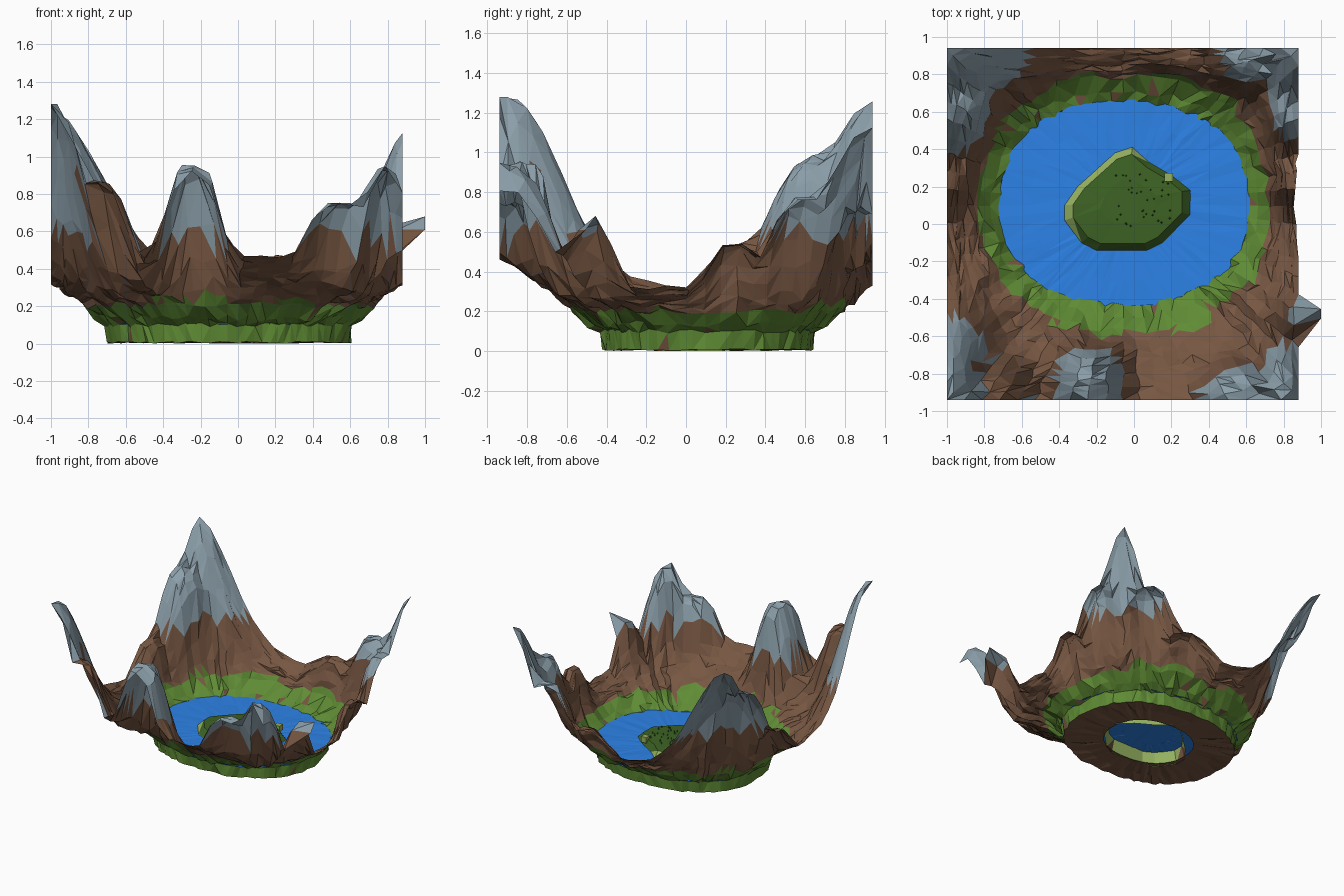
import bpy, bmesh, math, random
from mathutils import noise, Vector

if "Cube" in bpy.data.objects:
    bpy.data.objects.remove(bpy.data.objects["Cube"])

random.seed(4)


def material(name, rgb):
    m = bpy.data.materials.new(name)
    m.diffuse_color = (*rgb, 1)
    m.use_nodes = True
    m.node_tree.nodes["Principled BSDF"].inputs["Base Color"].default_value = m.diffuse_color
    return m


rock = material("grey rock", (0.26, 0.345, 0.40))
earth = material("brown earth", (0.185, 0.095, 0.055))
grass = material("grass green", (0.115, 0.26, 0.035))
blue = material("water blue", (0.026, 0.225, 0.80))
dark = material("dark green", (0.047, 0.125, 0.018))
pale = material("pale green", (0.31, 0.45, 0.12))

X0, X1, Y0, Y1 = -1.0, 0.88, -0.94, 0.94
CX, CY = -0.05, 0.11          # lake centre
SIDE = 20                     # segments per side of the square


def finish(name, bm, mats):
    bmesh.ops.triangulate(bm, faces=bm.faces[:])
    mesh = bpy.data.meshes.new(name)
    bm.to_mesh(mesh)
    bm.free()
    for m in mats:
        mesh.materials.append(m)
    ob = bpy.data.objects.new(name, mesh)
    bpy.context.collection.objects.link(ob)
    return ob


def loft(bm, rings, mat_of):
    """Skin closed rings of points; mat_of(ring index, face centre) picks the colour."""
    rows = [[bm.verts.new(p) for p in r] for r in rings]
    n = len(rows[0])
    for i in range(len(rows) - 1):
        for k in range(n):
            a, b, c, d = rows[i][k], rows[i][(k + 1) % n], rows[i + 1][(k + 1) % n], rows[i + 1][k]
            tris = ((a, b, c), (a, c, d)) if random.random() < 0.5 else ((a, b, d), (b, c, d))
            for t in tris:
                f = bm.faces.new(t[::-1])
                f.material_index = mat_of(i, f.calc_center_median())
    return rows


# Square outer border, walked anticlockwise so that the corners stay exact
corners = [(X0, Y0), (X1, Y0), (X1, Y1), (X0, Y1)]
border = []
for s in range(4):
    a, b = corners[s], corners[(s + 1) % 4]
    for k in range(SIDE):
        u = k / SIDE
        border.append((a[0] + (b[0] - a[0]) * u, a[1] + (b[1] - a[1]) * u))
angles = [math.atan2(y - CY, x - CX) for x, y in border]


def oval(rx, ry, z, wobble=0.0, zw=0.0, cx=CX, cy=CY, p=2.25):
    pts = []
    for a in angles:
        c, s = math.cos(a), math.sin(a)
        r = (abs(c / rx) ** p + abs(s / ry) ** p) ** (-1 / p) + random.uniform(-wobble, wobble)
        pts.append((cx + r * c, cy + r * s, z + random.uniform(-zw, zw)))
    return pts


# Peaks: x, y, height, spread in x, spread in y, exponent
PEAKS = [
    (-1.0, 0.95, 1.25, 0.40, 0.40, 2), (-1.0, 0.66, 0.97, 0.34, 0.30, 3),
    (-0.98, -0.9, 1.30, 0.20, 0.37, 2),
    (-0.73, -0.93, 0.86, 0.16, 0.20, 4), (-0.24, -0.84, 0.96, 0.17, 0.22, 3.5),
    (0.55, -0.9, 0.76, 0.19, 0.16, 4), (0.79, -0.9, 0.95, 0.14, 0.26, 3),
    (0.93, -0.48, 0.71, 0.16, 0.13, 3), (0.88, 0.94, 1.13, 0.20, 0.34, 2),
    (0.86, 0.62, 0.78, 0.17, 0.24, 3), (0.6, 0.94, 0.74, 0.22, 0.26, 3),
    (0.87, 0.25, 0.54, 0.16, 0.16, 4), (-1.0, 0.25, 0.54, 0.16, 0.16, 4),
    (0.26, 0.94, 0.46, 0.22, 0.2, 3),
]


def height(x, y, t):
    wx = max(abs(x) / 0.94, 0.01) ** 6
    wy = max(abs(y) / 0.94, 0.01) ** 6
    edge = (wx * 0.32 + wy * (0.47 if y < 0 else 0.33)) / (wx + wy)
    base = 0.2 + (edge - 0.2) * t ** 0.9
    z = base
    for px, py, h, sx, sy, p in PEAKS:
        d = math.hypot((x - px) / sx, (y - py) / sy)
        z = max(z, base + (h - base) * math.exp(-d ** p) * min(1, t * 2.5))
    return z


# Terrain: lake bed, grassy bank, then slopes out to the square border
rings = [oval(0.34, 0.28, 0.004, cx=-0.03, cy=0.13), oval(0.52, 0.42, 0.012, 0.01, 0.008),
         oval(0.65, 0.525, 0.006, 0.010, 0.005), oval(0.660, 0.54, 0.10, 0.012, 0.012),
         oval(0.71, 0.60, 0.135, 0.015, 0.02), oval(0.77, 0.68, 0.205, 0.02, 0.02)]
inner = rings[-1]
STEPS = 10
for j in range(1, STEPS + 1):
    t = j / STEPS
    ring = []
    for k, (bx, by) in enumerate(border):
        ix, iy, iz = inner[k]
        jit = 0.012 if j < STEPS else 0
        x = ix + (bx - ix) * t + random.uniform(-jit, jit)
        y = iy + (by - iy) * t + random.uniform(-jit, jit)
        rough = 0.03 * noise.noise(Vector((x * 7, y * 7, 3)))
        z = height(x, y, t) + (iz - 0.2) * (1 - t) + rough + random.uniform(-0.008, 0.008)
        if j == STEPS and bx == X1:
            if -0.6 < by < -0.41:           # overhanging spur on the right edge
                x, y, z = 1.0, (-0.505 if by < -0.5 else -0.455), (0.61 if by < -0.5 else 0.68)
            elif -0.1 < by < 0.3:           # the edge draws in a little here
                x -= random.uniform(0, 0.04)
        ring.append((x, y, min(z, 1.28)))
    rings.append(ring)


def terrain_colour(i, c):
    if i < 2:
        return 1
    if i < 5:
        return 1 if random.random() < 0.03 else 2
    n = noise.noise(Vector((c.x * 4, c.y * 4, c.z * 2)))
    if i == 5 and c.z < 0.245 + 0.02 * n:
        return 2 if n > 0.1 else 1
    limit = (0.57 if c.y < -0.6 else 0.6) + 0.04 * n
    if -0.88 < c.x < -0.56 and c.y < -0.74:  # bare brown shoulder at the front left
        limit = 0.88
    return 0 if c.z > limit else 1


bm = bmesh.new()
loft(bm, rings, terrain_colour)
finish("mountain_terrain", bm, [rock, earth, grass])

# Water: gently rippled sheet
bm = bmesh.new()
sheet = [oval(0.672 * s, 0.552 * s, 0.105, 0.006, 0.002) for s in (0.3, 0.5, 0.75, 1.0)]
rows = loft(bm, sheet, lambda i, c: 0)
bm.faces.new(rows[0])
finish("lake_water", bm, [blue])

# Island: sloping shore below a flat grassy top
OUT = [(-.37, .02), (-.28, -.1), (-.2, -.14), (.07, -.14), (.15, -.1), (.3, .05),
       (.3, .18), (.2, .26), (.08, .33), (-.01, .41), (-.1, .38), (-.3, .2), (-.37, .1)]
IX, IY = -0.03, 0.13


def island_ring(s, z):
    return [(IX + (x - IX) * s, IY + (y - IY) * s, z + random.uniform(0, 0.006)) for x, y in OUT]


def shore_colour(i, c):
    if i == 0:
        return 2 if random.random() < 0.25 else 1
    return 1 if c.y - c.x > 0.3 else 0      # pale bank on the back left


bm = bmesh.new()
rows = loft(bm, [island_ring(1.08, 0.0), island_ring(1.0, 0.105), island_ring(0.87, 0.15),
                 island_ring(0.45, 0.158)], shore_colour)
for f in bm.faces:
    if f.calc_center_median().z > 0.148:
        f.material_index = 0
bm.faces.new(rows[-1]).material_index = 0
finish("island", bm, [dark, pale, earth])

# Pale boulder on the island's edge
bm = bmesh.new()
bmesh.ops.create_cube(bm, size=0.045)
for v in bm.verts:
    v.co += Vector((0.185, 0.25, 0.15))
finish("shore_boulder", bm, [pale])

# Small tufts scattered on the island
bm = bmesh.new()
for _ in range(36):
    base = Vector((random.uniform(-0.1, 0.2), random.uniform(-0.02, 0.27), 0.155))
    r = bmesh.ops.create_cone(bm, segments=4, radius1=0.007, radius2=0.0, depth=0.02, cap_ends=True)
    for v in r["verts"]:
        v.co += base + Vector((0, 0, 0.01))
finish("grass_tufts", bm, [dark])
